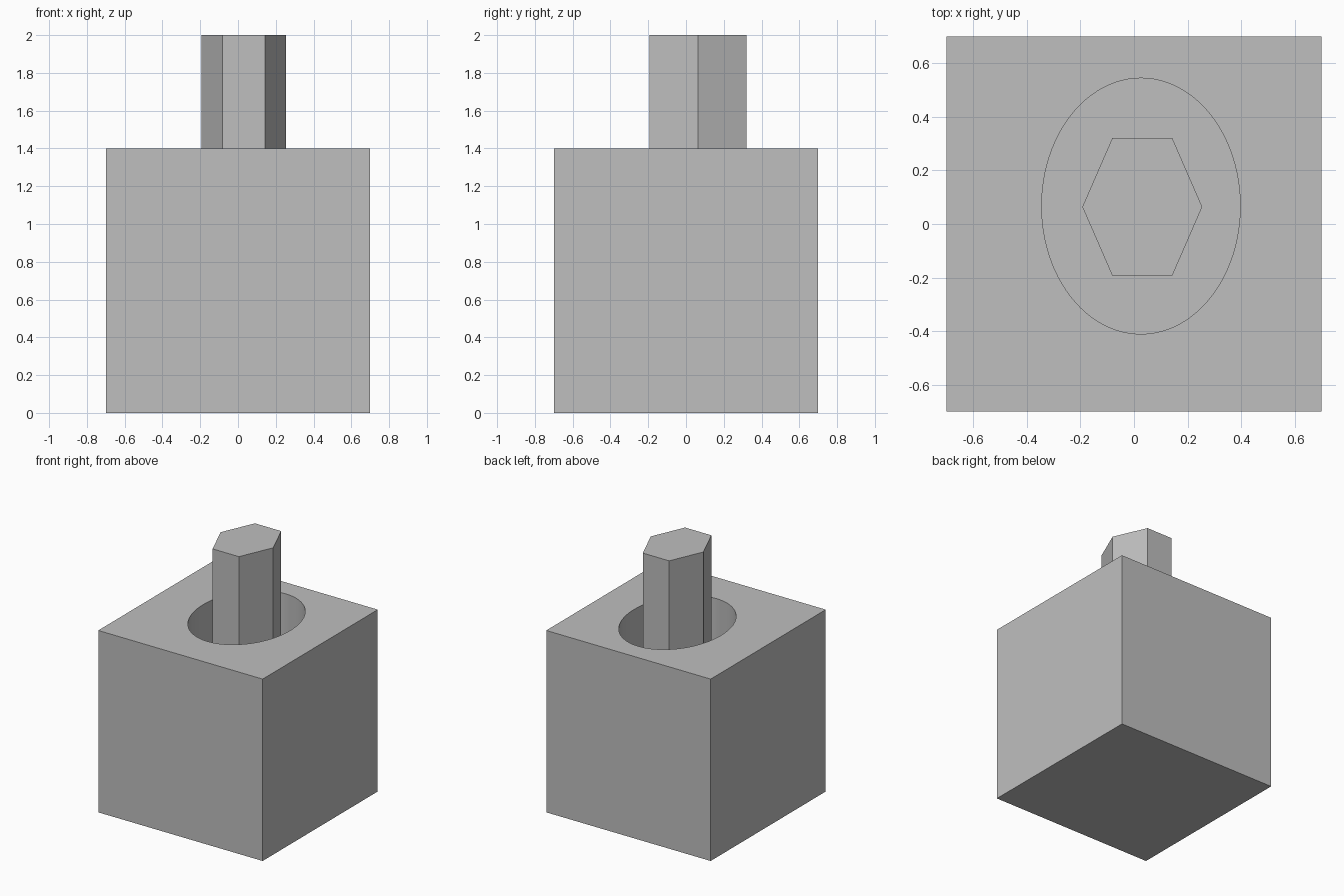
import bpy
import bmesh
import math

cube = bpy.data.objects.get("Cube")
if cube:
    bpy.data.objects.remove(cube, do_unlink=True)

GREY = (0.52, 0.52, 0.52, 1.0)
HALF = 0.7          # half the block's side
TOP = 1.4           # top of the block
FLOOR = 0.6         # bottom of the recess

grey = bpy.data.materials.new("plain_grey")
grey.use_nodes = True
grey.diffuse_color = GREY
grey.node_tree.nodes["Principled BSDF"].inputs["Base Color"].default_value = GREY


def ellipse_prism(name, sides, centre, radii, bottom, top):
    """Upright prism with a regular outline stretched to the given radii."""
    bm = bmesh.new()
    ring = []
    for i in range(sides):
        a = math.tau * i / sides
        ring.append(bm.verts.new((centre[0] + radii[0] * math.cos(a),
                                  centre[1] + radii[1] * math.sin(a), bottom)))
    base = bm.faces.new(ring)
    raised = bmesh.ops.extrude_face_region(bm, geom=[base], use_keep_orig=True)
    verts = [g for g in raised["geom"] if isinstance(g, bmesh.types.BMVert)]
    bmesh.ops.translate(bm, verts=verts, vec=(0, 0, top - bottom))
    bmesh.ops.recalc_face_normals(bm, faces=bm.faces)
    mesh = bpy.data.meshes.new(name)
    bm.to_mesh(mesh)
    bm.free()
    mesh.materials.append(grey)
    obj = bpy.data.objects.new(name, mesh)
    bpy.context.collection.objects.link(obj)
    return obj


# Block
bpy.ops.mesh.primitive_cube_add(size=2 * HALF, location=(0, 0, TOP / 2))
block = bpy.context.object
block.name = "block"
block.data.materials.append(grey)

# Oval recess sunk into the top of the block
cutter = ellipse_prism("recess_cutter", 96, (0.026, 0.067), (0.371, 0.478),
                       FLOOR, TOP + 0.2)
cutter.hide_render = True
cut = block.modifiers.new("recess", 'BOOLEAN')
cut.operation = 'DIFFERENCE'
cut.solver = 'EXACT'
cut.object = cutter
bpy.context.view_layer.objects.active = block
bpy.ops.object.modifier_apply(modifier=cut.name)
bpy.data.objects.remove(cutter, do_unlink=True)

bpy.ops.object.select_all(action='DESELECT')
block.select_set(True)
bpy.ops.object.shade_smooth_by_angle(angle=math.radians(30))

# Six-sided post standing on the recess floor
ellipse_prism("hexagonal_post", 6, (0.031, 0.064), (0.224, 0.297), FLOOR, 2.0)
